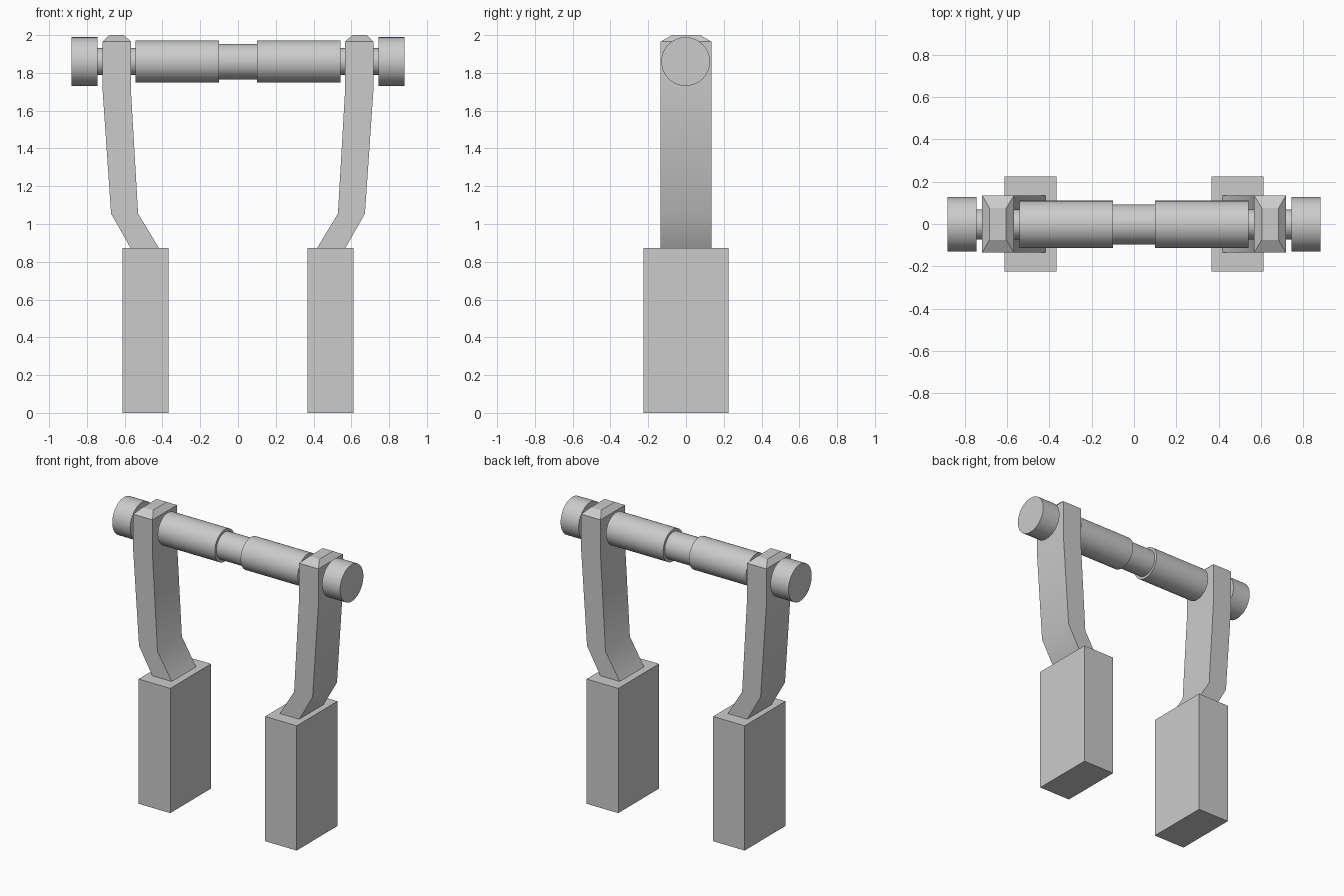
import bpy
import bmesh
from math import pi, radians

default = bpy.data.objects.get("Cube")
if default:
    bpy.data.objects.remove(default, do_unlink=True)

AXLE_Z = 1.86


def smooth(obj):
    bpy.ops.object.select_all(action='DESELECT')
    obj.select_set(True)
    bpy.context.view_layer.objects.active = obj
    bpy.ops.object.shade_smooth_by_angle(angle=radians(30))


def rod(name, x0, x1, radius):
    """Cylinder lying along x on the axle line."""
    bpy.ops.mesh.primitive_cylinder_add(
        vertices=48, radius=radius, depth=abs(x1 - x0),
        location=((x0 + x1) / 2, -0.002, AXLE_Z), rotation=(0, pi / 2, 0))
    obj = bpy.context.object
    obj.name = name
    smooth(obj)


def loft(name, sections, side):
    """Skin stacked rectangles given as (z, inner x, outer x, half depth)."""
    bm = bmesh.new()
    rings = []
    for z, xi, xo, d in sections:
        corners = ((xi, -d), (xo, -d), (xo, d), (xi, d))
        rings.append([bm.verts.new((side * x, y, z)) for x, y in corners])
    for low, high in zip(rings, rings[1:]):
        for i in range(4):
            j = (i + 1) % 4
            bm.faces.new((low[i], low[j], high[j], high[i]))
    bm.faces.new(rings[0])
    bm.faces.new(rings[-1])
    bmesh.ops.recalc_face_normals(bm, faces=bm.faces)
    mesh = bpy.data.meshes.new(name)
    bm.to_mesh(mesh)
    bm.free()
    obj = bpy.data.objects.new(name, mesh)
    bpy.context.collection.objects.link(obj)
    return obj


# Cranked arm from the weight up to its chamfered top
ARM = [
    (0.87, 0.417, 0.567, 0.135),
    (1.055, 0.529, 0.672, 0.135),
    (1.71, 0.567, 0.717, 0.135),
    (1.965, 0.567, 0.717, 0.135),
    (2.0, 0.604, 0.683, 0.075),
]
# Hanging block
BLOCK = [(0, 0.367, 0.612, 0.225), (0.873, 0.367, 0.612, 0.225)]

# Axle core, visible between the two sleeves
rod("axle_core", -0.12, 0.12, 0.094)

for side, label in ((1, "left"), (-1, "right")):
    rod(label + "_sleeve", side * 0.1, side * 0.542, 0.112)
    rod(label + "_axle_pin", side * 0.53, side * 0.76, 0.071)
    rod(label + "_end_cap", side * 0.743, side * 0.882, 0.129)
    smooth(loft(label + "_arm", ARM, side))
    loft(label + "_block", BLOCK, side)
